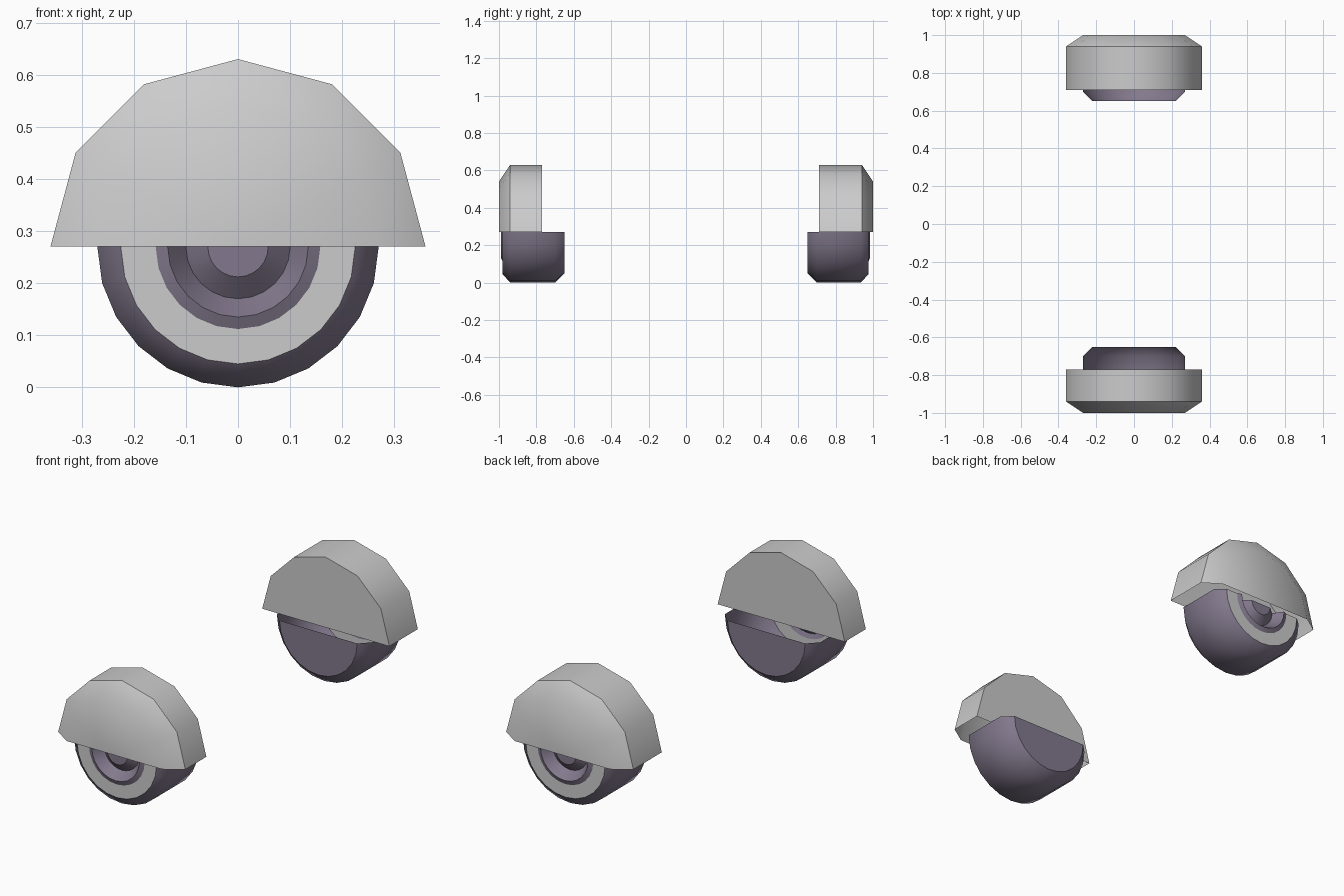
import bpy, bmesh, math

cube = bpy.data.objects.get("Cube")
if cube:
    bpy.data.objects.remove(cube, do_unlink=True)


def material(name, color):
    mat = bpy.data.materials.new(name)
    mat.use_nodes = True
    mat.diffuse_color = (*color, 1)
    mat.node_tree.nodes["Principled BSDF"].inputs["Base Color"].default_value = (*color, 1)
    return mat


grey = material("light grey", (0.6, 0.6, 0.6))
purple = material("dusty purple", (0.225, 0.19, 0.265))
AXLE = 0.27


def half_lathe(name, profile, side, mat, steps, top, sharp_angle):
    """Sweep (radius, distance) points half a turn about the axle."""
    bm = bmesh.new()
    start = 0 if top else math.pi
    rows = []
    for i in range(steps + 1):
        a = start + math.pi * i / steps
        rows.append([bm.verts.new((r * math.cos(a), side * y, AXLE + r * math.sin(a)))
                     for r, y in profile])
    for a, b in zip(rows, rows[1:]):
        for j in range(len(profile) - 1):
            quad = (a[j], a[j + 1], b[j + 1], b[j])
            bm.faces.new(quad if side > 0 else quad[::-1])
    # Collapse the points on the axle, then smooth all but the hard edges
    bmesh.ops.remove_doubles(bm, verts=bm.verts, dist=0.0005)
    bmesh.ops.dissolve_degenerate(bm, edges=bm.edges, dist=0.0005)
    for f in bm.faces:
        f.smooth = True
    bm.normal_update()
    for e in bm.edges:
        if len(e.link_faces) == 2:
            e.smooth = e.calc_face_angle() < math.radians(sharp_angle)
    mesh = bpy.data.meshes.new(name)
    bm.to_mesh(mesh)
    bm.free()
    mesh.materials.append(mat)
    obj = bpy.data.objects.new(name, mesh)
    bpy.context.collection.objects.link(obj)


for end, side, fender_inner, outer in (("front", -1, 0.77, 0.98), ("back", 1, 0.71, 0.975)):
    # Rounded cover over the wheel, open underneath
    half_lathe(end + "_fender",
               [(0, fender_inner), (0.36, fender_inner), (0.36, 0.94), (0.27, 1.0), (0, 1.0)],
               side, grey, 6, True, 40)
    # Lower half of the wheel, open on top
    half_lathe(end + "_tyre",
               [(0.22, 0.65), (0.27, 0.70), (0.27, outer - 0.04), (0.225, outer)],
               side, purple, 12, False, 55)
    half_lathe(end + "_inner_cover", [(0, 0.65), (0.22, 0.65)],
               side, purple, 12, False, 30)
    half_lathe(end + "_wheel_ring", [(0.225, outer), (0.158, outer)],
               side, grey, 12, False, 30)
    # Raised rim, dished well and tapered centre cap
    half_lathe(end + "_hub",
               [(0.158, outer), (0.135, outer + 0.01), (0.10, outer - 0.04),
                (0.058, outer - 0.005), (0, outer - 0.005)],
               side, purple, 12, False, 35)
